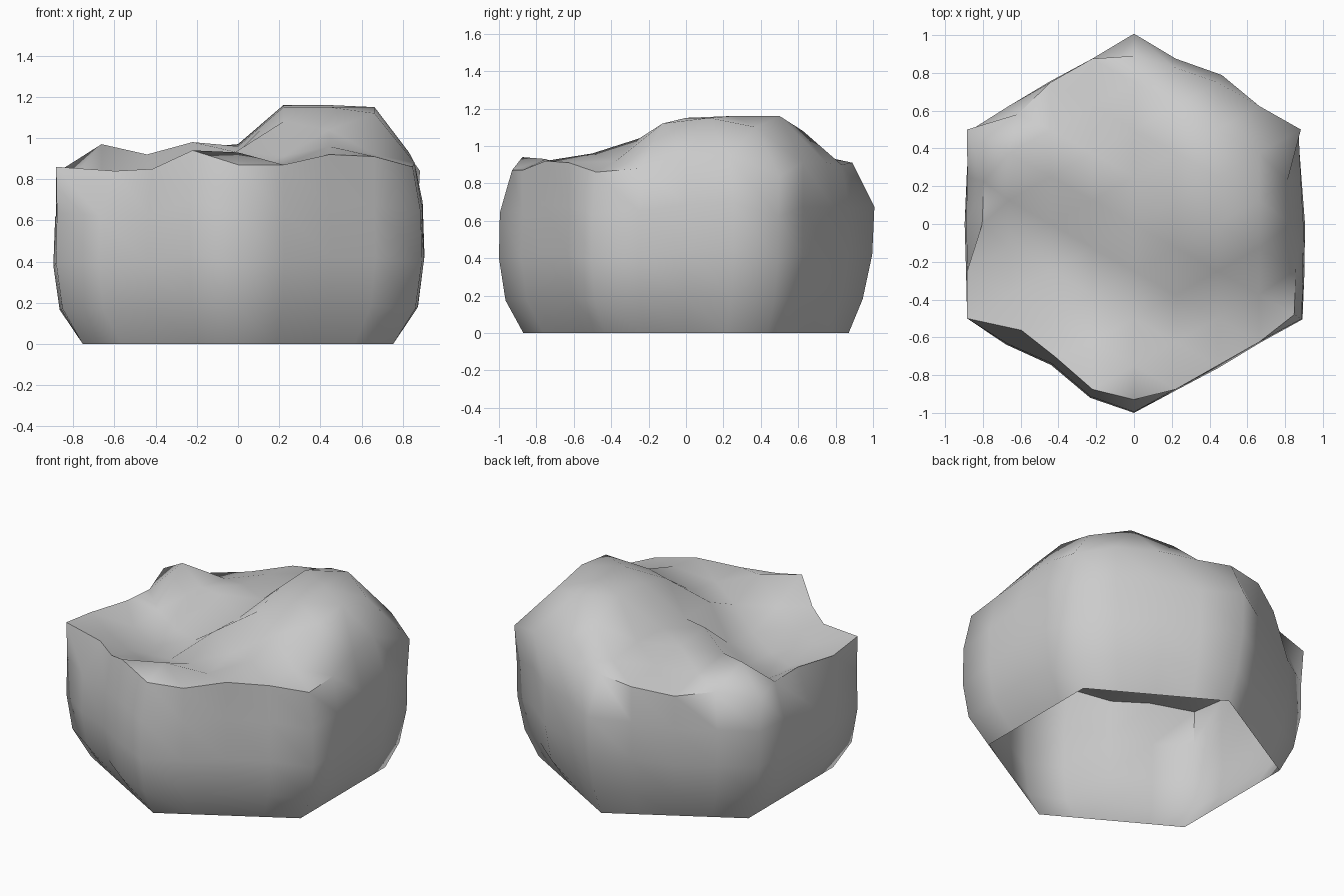
import bpy, bmesh, math

if "Cube" in bpy.data.objects:
    bpy.data.objects.remove(bpy.data.objects["Cube"])

# Terrain heights: columns left to right on a triangular grid, each front to back
HEIGHTS = [
    [.86, .83, .83, .82, .83],
    [.84, .80, .75, .76, .97, .84],
    [.85, .80, .73, .74, .92, .88, .83],
    [.94, .83, .75, .78, .98, .95, .92, .88],
    [.87, .93, .83, .94, .93, .96, .97, .94, .91],
    [.87, .87, .91, 1.08, 1.15, 1.16, 1.08, .90],
    [.92, .96, 1.04, 1.15, 1.16, 1.16, .91],
    [.91, .92, 1.12, 1.15, 1.10, .91],
    [.86, .88, .93, .94, .84],
]
# Extra inward pull of some rim points
INSET = {(-4, 0): .91, (-4, 2): .90, (4, 0): .94, (4, 2): .92, (4, -2): .97,
         (0, -8): .93, (0, 8): .89, (4, -4): .96, (-2, -6): .94, (-3, -5): .90,
         (-3, 5): .93, (1, 7): .95}
# Wall points that jut out or sink in
WALL = {(-2, -6): -.02, (-1, -7): .045, (2, 6): .045, (-3, -5): .015,
        (4, -2): .015, (4, 0): .01, (0, -8): .01, (0, 8): .02, (-4, -4): .01, (4, -4): .02}
STEP_X, STEP_Y = math.sqrt(3) / 8, 0.125

bm = bmesh.new()
top, rim = {}, []

# Top surface points
for c, column in enumerate(HEIGHTS):
    k = c - 4
    for j, z in enumerate(column):
        m = 2 * j - (8 - abs(k))
        x, y = k * STEP_X, m * STEP_Y
        s = INSET.get((k, m), 1.0)
        v = bm.verts.new((x * s * 1.02, y * s, z))
        top[k, m] = v
        if abs(k) == 4 or abs(m) == 8 - abs(k):
            rim.append((math.atan2(y, x), x, y, v, WALL.get((k, m), 0)))

# Top surface triangles
for k, m in top:
    for keys in (((k, m), (k + 1, m - 1), (k + 1, m + 1)),
                 ((k, m), (k + 1, m + 1), (k, m + 2))):
        if all(q in top for q in keys):
            bm.faces.new([top[q] for q in keys])

# Bulging walls down to the open, straight-edged hexagonal base
rim.sort(key=lambda r: r[0])
rings = [[r[3] for r in rim]]
for frac, radius, swell in ((.74, .985, .02), (.46, .99, .025), (.2, .955, .025), (0, .87, 0)):
    ring = []
    for angle, x, y, v, bump in rim:
        f = (angle - math.pi / 6) % (math.pi / 3) * 3
        s = radius + swell * math.sin(f)
        wide = 1.0
        if frac:
            s += bump - .03 * max(y, 0) * (.7 - frac) / .5
            wide = 1.02
        ring.append(bm.verts.new((x * s * wide, y * s, v.co.z * frac)))
    rings.append(ring)
n = len(rim)
for upper, lower in zip(rings, rings[1:]):
    for i in range(n):
        j = (i + 1) % n
        bm.faces.new((upper[i], lower[i], lower[j], upper[j]))

mesh = bpy.data.meshes.new("rocky_hex_mound")
bm.to_mesh(mesh)
bm.free()
mound = bpy.data.objects.new("rocky_hex_mound", mesh)
bpy.context.collection.objects.link(mound)
bpy.context.view_layer.objects.active = mound
mound.select_set(True)
bpy.ops.object.shade_smooth_by_angle(angle=math.radians(62))
